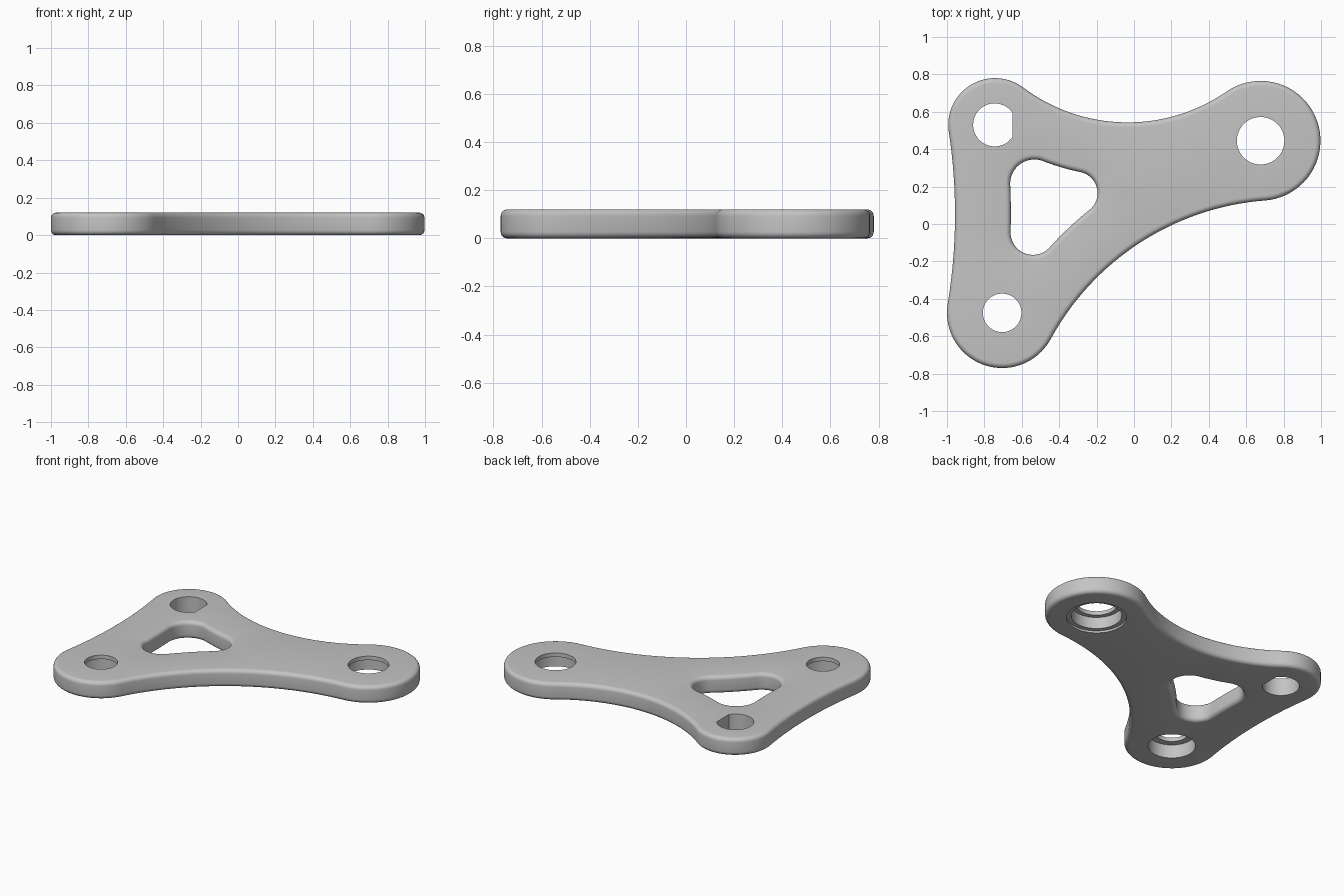
import bpy
import bmesh
from math import pi, cos, sin, acos, atan2, sqrt, radians
from mathutils import Vector

if "Cube" in bpy.data.objects:
    bpy.data.objects.remove(bpy.data.objects["Cube"], do_unlink=True)

THICK, FILLET, STEPS = 0.12, 0.027, 6

# Lobes as (x, y, radius), counter-clockwise, and radii of the hollow arcs between them
PLATE = [(-0.705, -0.475, 0.295), (0.677, 0.445, 0.32), (-0.743, 0.53, 0.25)]
PLATE_ARCS = [1.43, 0.93, 2.95]
WINDOW = [(-0.54, -0.045, 0.12), (-0.31, 0.165, 0.115), (-0.532, 0.215, 0.13)]
WINDOW_ARCS = [1.72, 1.2, 3.25]


def arc(center, r, a0, a1, n):
    return [Vector((center[0] + r * cos(a0 + (a1 - a0) * k / n),
                    center[1] + r * sin(a0 + (a1 - a0) * k / n))) for k in range(n)]


def angle(p, q):
    return atan2(q[1] - p[1], q[0] - p[0])


def hollow_center(p, q, radius):
    """Centre of the arc tangent to two lobes, on the outer side."""
    a, b = Vector(p[:2]), Vector(q[:2])
    d = (b - a).length
    u = (b - a) / d
    s, t = radius + p[2], radius + q[2]
    along = (d * d + s * s - t * t) / (2 * d)
    return a + u * along + Vector((u.y, -u.x)) * sqrt(s * s - along * along)


def three_lobes(lobes, radii, grow):
    """Smooth outline of three round lobes joined by hollow arcs."""
    centers = [hollow_center(lobes[i], lobes[(i + 1) % 3], radii[i]) for i in range(3)]
    pts = []
    for i, lobe in enumerate(lobes):
        nxt, c = lobes[(i + 1) % 3], centers[i]
        a0, a1 = angle(lobe, centers[i - 1]), angle(lobe, c)
        pts += arc(lobe, lobe[2] + grow, a0, a0 + (a1 - a0) % (2 * pi), 40)
        b0, b1 = angle(c, lobe), angle(c, nxt)
        pts += arc(c, radii[i] - grow, b0, b0 - (b0 - b1) % (2 * pi), 32)
    return pts


def circle(center, r):
    return arc(center, r, 0, 2 * pi, 64)


def wall(bm, levels):
    """Bridge stacked (outline, z) levels; return the first and last edge loops."""
    rings = [[bm.verts.new((p.x, p.y, z)) for p in pts] for pts, z in levels]
    n = len(rings[0])
    for low, high in zip(rings, rings[1:]):
        for i in range(n):
            j = (i + 1) % n
            bm.faces.new((low[i], low[j], high[j], high[i]))
    return [[bm.edges.get((r[i], r[(i + 1) % n])) for i in range(n)]
            for r in (rings[0], rings[-1])]


def filleted_wall(bm, lobes, radii, side):
    """Upright wall with rounded top and bottom edges; side is -1 outside, 1 in a hole."""
    quarter = [k * pi / 2 / STEPS for k in range(STEPS + 1)]
    steps = [(FILLET * (1 - sin(a)), FILLET * (1 - cos(a))) for a in quarter]
    steps += [(t, THICK - z) for t, z in reversed(steps)]
    return wall(bm, [(three_lobes(lobes, radii, side * t), z) for t, z in steps])


bm = bmesh.new()
loops = [filleted_wall(bm, PLATE, PLATE_ARCS, -1),
         filleted_wall(bm, WINDOW, WINDOW_ARCS, 1)]

# Large stepped bore, with a thin lip at the top
c = PLATE[1]
loops.append(wall(bm, [(circle(c, r), z) for r, z in (
    (0.187, 0), (0.187, 0.014), (0.157, 0.014), (0.157, 0.093), (0.127, 0.093), (0.127, THICK))]))

# Small stepped bore
c = PLATE[0]
loops.append(wall(bm, [(circle(c, r), z) for r, z in (
    (0.147, 0), (0.147, 0.093), (0.103, 0.093), (0.103, THICK))]))

# Through hole with one flat side
c, r = (-0.745, 0.53), 0.115
cut = acos(0.095 / r)
d_shape = arc(c, r, cut, 2 * pi - cut, 56)
d_shape.append(Vector((c[0] + r * cos(cut), c[1] - r * sin(cut))))
loops.append(wall(bm, [(d_shape, 0), (d_shape, THICK)]))

# Flat bottom and top faces around all the openings
for k, nz in ((0, -1), (1, 1)):
    edges = [e for pair in loops for e in pair[k]]
    bmesh.ops.triangle_fill(bm, use_beauty=True, edges=edges, normal=(0, 0, nz))
bmesh.ops.recalc_face_normals(bm, faces=bm.faces[:])

mesh = bpy.data.meshes.new("bracket_plate")
bm.to_mesh(mesh)
bm.free()
plate = bpy.data.objects.new("bracket_plate", mesh)
bpy.context.scene.collection.objects.link(plate)

# Smooth rounded walls, crisp edges and flat caps
for poly in mesh.polygons:
    poly.use_smooth = abs(poly.normal.z) < 0.999
mesh.set_sharp_from_angle(angle=radians(30))

grey = bpy.data.materials.new("plain_grey")
grey.use_nodes = True
color = (0.55, 0.55, 0.55, 1)
grey.diffuse_color = color
grey.node_tree.nodes["Principled BSDF"].inputs["Base Color"].default_value = color
mesh.materials.append(grey)
